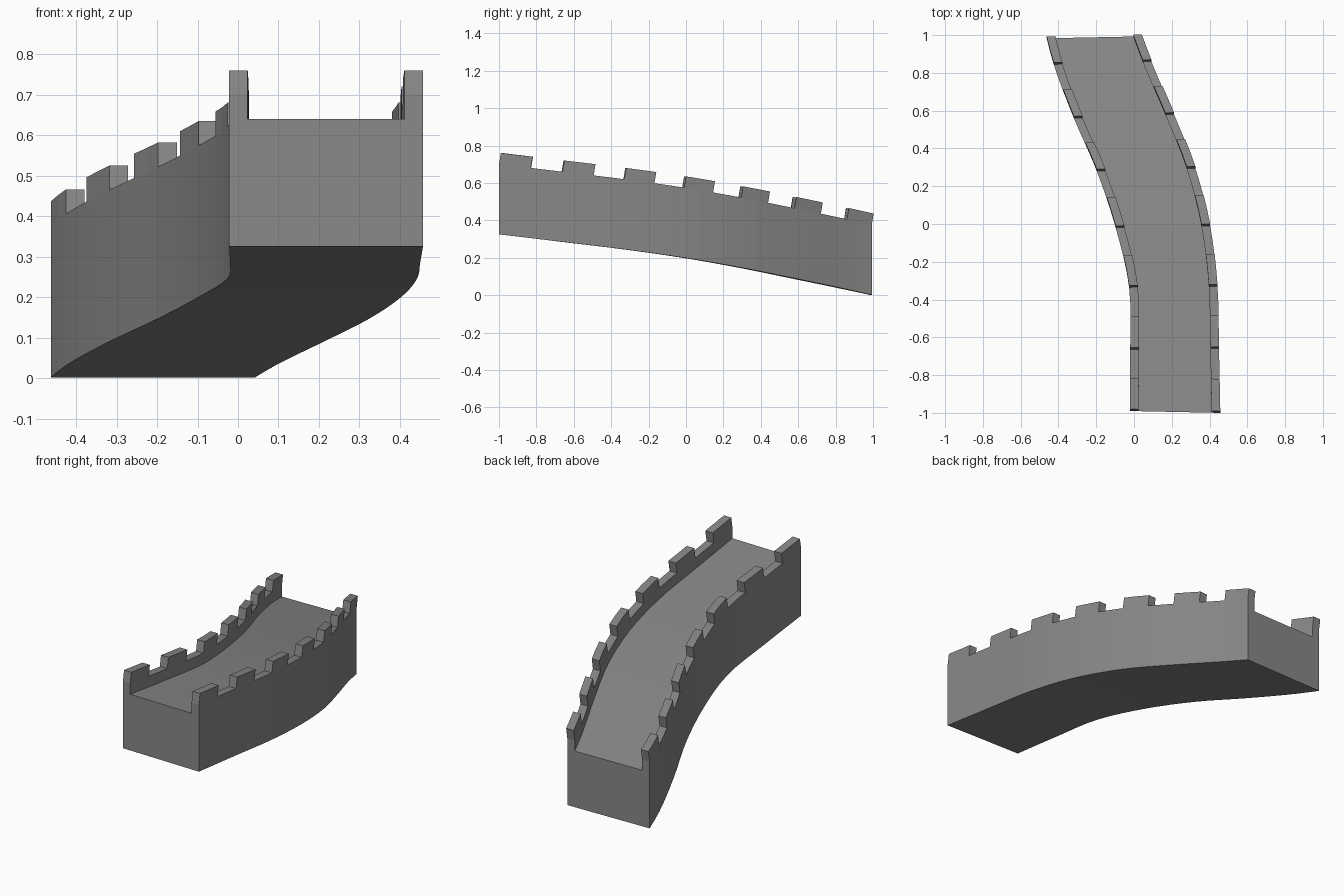
import bpy, bmesh
from mathutils import Vector

if "Cube" in bpy.data.objects:
    bpy.data.objects.remove(bpy.data.objects["Cube"])

stone = bpy.data.materials.new("grey stone")
stone.diffuse_color = (0.25, 0.25, 0.25, 1)
stone.use_nodes = True
stone.node_tree.nodes["Principled BSDF"].inputs["Base Color"].default_value = stone.diffuse_color

# Bottom outer edges of the wall, one point every two battlement segments
Z = [.325, .285, .245, .2, .147, .09, .031, -.028]
LEFT = [(-.022, -.99), (-.02, -.665), (-.026, -.335), (-.097, -.02),
        (-.197, .28), (-.318, .56), (-.425, .845), (-.495, 1.12)]
RIGHT = [(.457, -1.0), (.45, -.66), (.442, -.33), (.403, -.01),
         (.325, .295), (.212, .58), (.092, .86), (-.005, 1.125)]
SEGMENTS, SUB = 13, 2
DECK, LOW, HIGH, THICK = .315, .375, .435, .046


def curve(points, s):
    """Smooth point on the path, s in battlement segments."""
    p = [Vector((x, y, z)) for (x, y), z in zip(points, Z)]
    p = [2 * p[0] - p[1]] + p + [2 * p[-1] - p[-2]]
    i = min(int(s / 2), 6)
    t = s / 2 - i
    a, b, c, d = p[i:i + 4]
    return 0.5 * (2 * b + (c - a) * t + (2 * a - 5 * b + 4 * c - d) * t**2
                  + (3 * b - a - 3 * c + d) * t**3)


def section(s):
    """Outer left, inner left, inner right, outer right at the bottom."""
    l, r = curve(LEFT, s), curve(RIGHT, s)
    across = (r - l).normalized() * THICK
    return [l, l + across, r - across, r]


def up(p, h, lean=0.0):
    return p + Vector((0, lean, h))


def sweep(bm, rings, skip=(), caps=True):
    """Join successive rings; skip lists profile sides left open."""
    vs = [[bm.verts.new(p) for p in ring] for ring in rings]
    n = len(vs[0])
    for a, b in zip(vs, vs[1:]):
        for i in range(n):
            if i not in skip:
                j = (i + 1) % n
                bm.faces.new((a[i], a[j], b[j], b[i]))
    if caps:
        bm.faces.new(vs[0][::-1])
        bm.faces.new(vs[-1])


def finish(bm, name):
    bmesh.ops.remove_doubles(bm, verts=bm.verts, dist=1e-5)
    me = bpy.data.meshes.new(name)
    bm.to_mesh(me)
    bm.free()
    me.materials.append(stone)
    ob = bpy.data.objects.new(name, me)
    bpy.context.collection.objects.link(ob)


# Solid wall with walkway; strips under the parapets stay open
bm = bmesh.new()
rings = []
for k in range(SEGMENTS * SUB + 1):
    l, li, ri, r = section(k / SUB)
    rings.append([l, up(l, DECK), up(li, DECK), up(ri, DECK), up(r, DECK), r])
sweep(bm, rings, skip=(1, 3))
finish(bm, "wall_body")

# Parapets: low strip with a merlon on every other segment
for name, o, i in (("left_parapet", 0, 1), ("right_parapet", 2, 3)):
    bm = bmesh.new()
    for seg in range(SEGMENTS):
        merlon = seg % 2 == 0
        secs = [section(seg + k / SUB) for k in range(SUB + 1)]
        low = [[c[o], up(c[o], LOW), up(c[i], LOW), c[i]] for c in secs]
        for ring, c in zip(low, secs):
            ring[0], ring[3] = up(c[o], DECK), up(c[i], DECK)
        sweep(bm, low, skip=(1, 3) if merlon else (3,), caps=False)
        if seg == 0:
            bm.faces.new([bm.verts.new(p) for p in low[0][::-1]])
        if seg == SEGMENTS - 1:
            bm.faces.new([bm.verts.new(p) for p in low[-1]])
        if merlon:
            sweep(bm, [[up(c[o], LOW), up(c[o], HIGH, .01),
                        up(c[i], HIGH, .01), up(c[i], LOW)] for c in secs],
                  skip=(3,))
    finish(bm, name)
